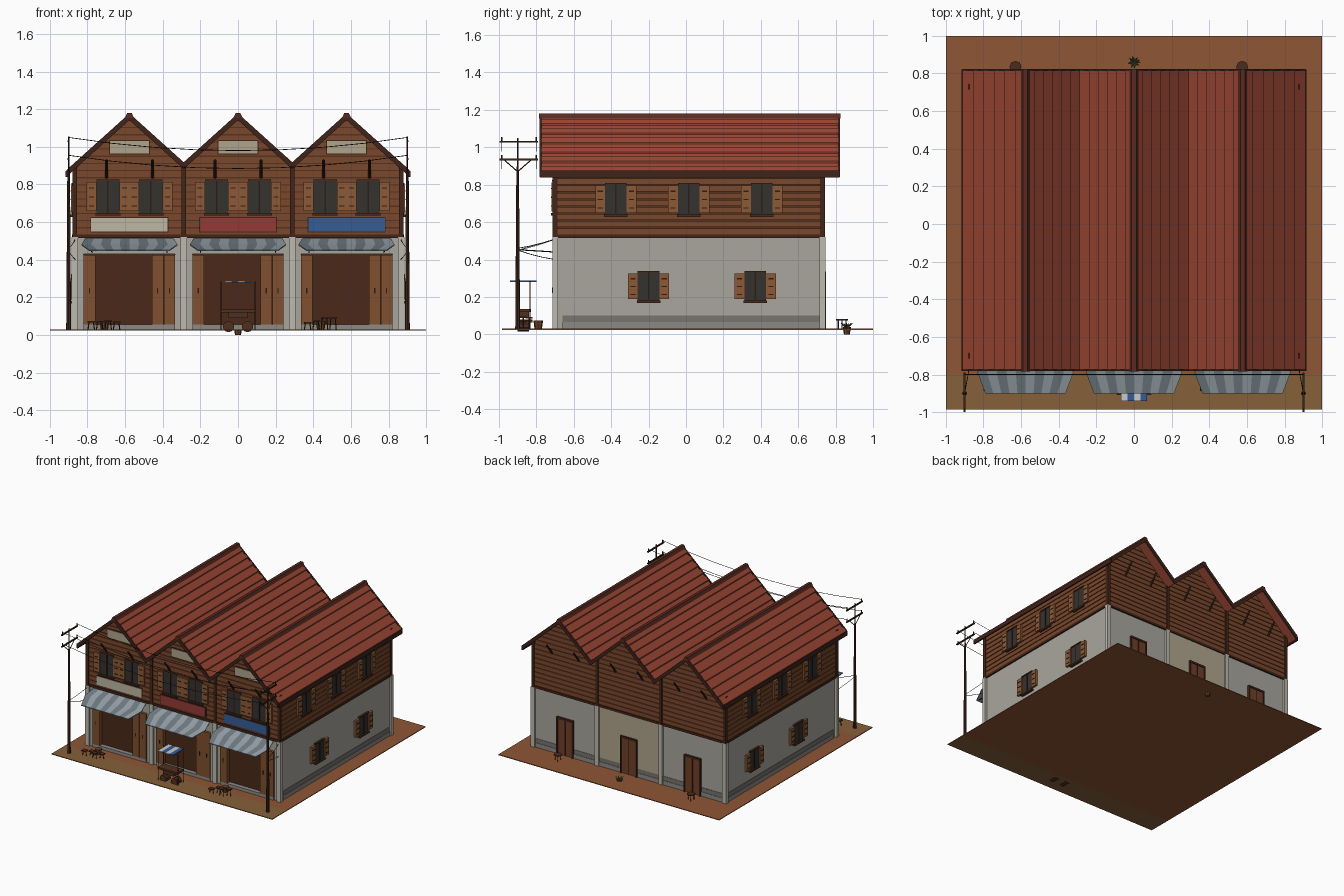
import bpy, bmesh, math, random
from mathutils import Vector, Matrix

if "Cube" in bpy.data.objects:
    bpy.data.objects.remove(bpy.data.objects["Cube"])

random.seed(4)
parts = {}


def lin(h):
    c = [int(h[i:i + 2], 16) / 255 for i in (0, 2, 4)]
    return [(v / 12.92 if v < 0.04 else ((v + 0.055) / 1.055) ** 2.4) for v in c] + [1]


def bm_of(name):
    return parts.setdefault(name, bmesh.new())


def solid(name, ring_a, ring_b):
    """Closed solid between two matching outlines."""
    bm = bm_of(name)
    a = [bm.verts.new(p) for p in ring_a]
    b = [bm.verts.new(p) for p in ring_b]
    bm.faces.new(a)
    bm.faces.new(b[::-1])
    for i in range(len(a)):
        j = (i + 1) % len(a)
        bm.faces.new((a[i], b[i], b[j], a[j]))


def prism(name, pts, y0, y1):
    solid(name, [(x, y0, z) for x, z in pts], [(x, y1, z) for x, z in pts])


def box(name, x0, x1, y0, y1, z0, z1):
    prism(name, [(x0, z0), (x1, z0), (x1, z1), (x0, z1)], y0, y1)


def rod(name, p, q, r, r2=None, n=6):
    p, q = Vector(p), Vector(q)
    d = q - p
    m = Matrix.Translation((p + q) / 2) @ d.to_track_quat('Z', 'Y').to_matrix().to_4x4()
    bmesh.ops.create_cone(bm_of(name), cap_ends=True, segments=n, radius1=r,
                          radius2=r if r2 is None else r2, depth=d.length, matrix=m)


def wire(p, q, sag, n=8):
    p, q = Vector(p), Vector(q)
    pt = [p.lerp(q, i / n) - Vector((0, 0, sag * 4 * (i / n) * (1 - i / n))) for i in range(n + 1)]
    for a, b in zip(pt, pt[1:]):
        rod("wires", a, b, 0.002, n=4)


W, YF, YB = 0.87, -0.70, 0.73
BAYS = (-0.577, 0.0, 0.577)
SL = 0.9


def wbox(name, wall, u0, u1, v0, v1, z0, z1):
    """Box on a wall: u along the wall, v outward."""
    if wall == "front":
        box(name, u0, u1, YF - v1, YF - v0, z0, z1)
    elif wall == "back":
        box(name, u0, u1, YB + v0, YB + v1, z0, z1)
    else:
        s = 1 if wall == "right" else -1
        a, b = sorted((s * (W + v0), s * (W + v1)))
        box(name, a, b, u0, u1, z0, z1)


def window(wall, u, z0, z1, hw=0.058, sw=0.052):
    wbox("window_glass", wall, u - hw, u + hw, 0, 0.010, z0, z1)
    wbox("window_bars", wall, u - 0.004, u + 0.004, 0, 0.014, z0, z1)
    wbox("window_sills", wall, u - hw - 0.005, u + hw + 0.005, 0, 0.022, z0 - 0.012, z0)
    wbox("window_sills", wall, u - hw, u + hw, 0, 0.016, z1, z1 + 0.008)
    for s in (-1, 1):
        a, b = sorted((u + s * hw, u + s * (hw + sw)))
        wbox("shutters", wall, a, b, 0, 0.018, z0 + 0.01, z1 - 0.005)
        for t in (0.22, 0.5, 0.78):
            zz = z0 + t * (z1 - z0)
            wbox("window_bars", wall, a + 0.012, b - 0.012, 0, 0.021, zz - 0.003, zz + 0.003)


# ground and street strip
box("ground", -1, 1, -0.80, 1, 0.024, 0.03)
box("street", -1, 1, -0.985, -0.80, 0.024, 0.03)

# masonry ground floor with recessed shop fronts
box("lower_walls", -W, W, -0.66, YB, 0.03, 0.52)
box("plinth", -W - 0.006, W + 0.006, -0.66, YB + 0.006, 0.03, 0.065)
box("damp_band", -W - 0.003, W + 0.003, -0.66, YB + 0.003, 0.065, 0.10)
for c in BAYS:
    box("lower_walls", c - 0.2885, c + 0.2885, YF, -0.66, 0.43, 0.52)
    for s in (-1, 1):
        a, b = sorted((c + s * 0.243, c + s * 0.2885))
        box("lower_walls", a, b, YF, -0.66, 0.03, 0.43)
    box("shop_interiors", c - 0.243, c + 0.243, -0.675, -0.66, 0.055, 0.43)
    box("plinth", c - 0.243, c + 0.243, -0.71, -0.66, 0.03, 0.055)
    # folding shop doors
    for u0, u1 in ((-0.243, -0.18), (0.12, 0.18), (0.183, 0.243)):
        box("shop_doors", c + u0, c + u1, -0.712, -0.68, 0.055, 0.425)
        um = c + (u0 + u1) / 2
        box("shop_door_pulls", um - 0.003, um + 0.003, -0.716, -0.71, 0.22, 0.25)
    # back door
    wbox("back_doors", "back", c - 0.065, c + 0.065, 0, 0.012, 0.035, 0.32)
    wbox("dark_trim", "back", c - 0.004, c + 0.004, 0, 0.015, 0.035, 0.32)
    wbox("dark_trim", "back", c - 0.075, c + 0.075, 0, 0.018, 0.32, 0.335)
    for s in (-1, 1):
        wbox("dark_trim", "back", c + s * 0.07 - 0.005, c + s * 0.07 + 0.005, 0, 0.018, 0.03, 0.32)
wbox("middle_back_wall", "back", -0.285, 0.285, 0, 0.004, 0.10, 0.52)
for x in (-0.868, -0.2885, 0.2885, 0.868):
    for y in (YF, YB):
        box("pilasters", x - 0.018, x + 0.018, y - 0.015, y + 0.015, 0.03, 0.52)
        box("dark_trim", x - 0.012, x + 0.012, y - 0.014, y + 0.014, 0.52, 0.90)

# timber upper floor with gables
for c in BAYS:
    prism("upper_walls", [(c - 0.2885, 0.52), (c + 0.2885, 0.52), (c + 0.2885, 0.89),
                          (c, 1.15), (c - 0.2885, 0.89)], YF, YB)
z = 0.535
while z < 1.12:
    z2 = z + 0.032
    for c in BAYS:
        h1, h2 = (min(0.28, (1.145 - t) / SL) for t in (z, z2))
        p = [(c - h1, z), (c + h1, z), (c + h2, z2), (c - h2, z2)]
        prism("planks", p, YF - 0.006, YF)
        prism("planks", p, YB, YB + 0.006)
    if z2 < 0.89:
        for w in ("left", "right"):
            wbox("planks", w, YF, YB, 0, 0.006, z, z2)
    z += 0.038
for w, a, b in (("front", -W, W), ("back", -W, W), ("left", YF, YB), ("right", YF, YB)):
    wbox("dark_trim", w, a, b, 0, 0.012, 0.515, 0.533)

# roofs: stepped profile run along each ridge
def roof_side(c, s, L, N=6):
    """Outline of one slope with raised courses, s is its direction."""
    pts = []
    for i in range(N):
        for t, lift in ((i, 0), (i + 0.5, 0), (i + 0.5, 0.009), (i + 1, 0.009)):
            d = L * t / N
            pts.append((c + s * d, 1.168 - SL * d + lift))
    return pts + [(c + s * L, 1.148 - SL * L), (c, 1.148)]


for c in BAYS:
    for s in (-1, 1):
        outer = c * s > 0.1
        L = 0.335 if outer else 0.2885
        prism("roof_slopes", roof_side(c, s, L), -0.775, 0.815)
        # barge boards on both gable ends
        for y in (-0.782, 0.812):
            prism("barge_boards", [(c, 1.178), (c + s * L, 1.178 - SL * L),
                                   (c + s * L, 1.142 - SL * L), (c, 1.142)], y, y + 0.012)
        if outer:
            x, zz = c + s * L, 1.16 - SL * L
            box("eave_boards", x - 0.006, x + 0.006, -0.78, 0.82, zz - 0.02, zz + 0.014)
        # struts under the overhangs
        for y, d in ((YF, -1), (YB, 1)):
            rod("roof_struts", (c + s * 0.122, y, 0.835), (c + s * 0.122, y + d * 0.075, 0.93), 0.008, n=4)
    prism("ridge_caps", [(c - 0.024, 1.154), (c - 0.012, 1.18), (c + 0.012, 1.18), (c + 0.024, 1.154)],
          -0.785, 0.825)

# windows
for c in BAYS:
    for s in (-1, 1):
        window("front", c + s * 0.114, 0.648, 0.818, 0.062)
for w in ("left", "right"):
    for y in (-0.375, 0.015, 0.405):
        window(w, y, 0.64, 0.80)
    for y in (-0.20, 0.37):
        window(w, y, 0.18, 0.33)

# awnings, shop boards and gable panels
for c, board in zip(BAYS, ("cream_board", "red_board", "blue_board")):
    rows = ((-0.70, 0.512, 0.235), (-0.79, 0.482, 0.255), (-0.90, 0.452, 0.213))
    for i in range(10):
        for (ya, za, ha), (yb, zb, hb) in zip(rows, rows[1:]):
            f, g = i / 5 - 1, (i + 1) / 5 - 1
            q = [(c + f * ha, ya, za), (c + g * ha, ya, za), (c + g * hb, yb, zb), (c + f * hb, yb, zb)]
            solid("awning_light" if i % 2 else "awning_dark", q, [(x, y, zz - 0.006) for x, y, zz in q])
    for s in (-1, 1):
        rod("roof_struts", (c + s * 0.2, YF, 0.44), (c + s * 0.2, -0.89, 0.452), 0.003, n=4)
    wbox(board, "front", c - 0.203, c + 0.203, 0, 0.014, 0.55, 0.622)
    wbox("dark_trim", "front", c - 0.208, c + 0.208, 0, 0.011, 0.545, 0.627)
    wbox("gable_panels", "front", c - 0.103, c + 0.103, 0, 0.014, 0.965, 1.03)
    wbox("dark_trim", "front", c - 0.109, c + 0.109, 0, 0.011, 0.959, 1.036)

# utility poles and wires
for x in (-0.9, 0.9):
    rod("utility_poles", (x, -0.9, 0.03), (x, -0.9, 0.88), 0.013, 0.007, 8)
    rod("utility_poles", (x, -0.9, 0.88), (x, -0.9, 1.05), 0.005, 0.004)
    for zz in (0.935, 1.03):
        box("cross_arms", x - 0.005, x + 0.005, -0.998, -0.79, zz - 0.005, zz + 0.005)
        for y in (-0.985, -0.80):
            rod("cross_arms", (x, y, zz), (x, y, zz + 0.025), 0.004)
            wire((-0.9, y, zz + 0.02), (0.9, y, zz + 0.02), 0.07) if x < 0 else None
    for y in (-0.975, -0.825):
        rod("cross_arms", (x, -0.9, 0.87), (x, y, 0.935), 0.003, n=4)
    wire((x, -0.9, 0.46), (x * 0.96, YF, 0.51), 0.005, 3)
    wire((x, -0.9, 0.45), (x * 0.96, YF, 0.40), 0.005, 3)

# food cart with striped canopy
box("cart", -0.09, 0.09, -0.91, -0.83, 0.12, 0.135)
box("cart", -0.05, 0.05, -0.90, -0.84, 0.09, 0.12)
for x in (-0.09, 0.09):
    for y in (-0.905, -0.835):
        rod("cart", (x, y, 0.03), (x, y, 0.285), 0.0025, n=4)
for x in (-0.05, 0.05):
    rod("cart", (x, -0.90, 0.045), (x, -0.84, 0.045), 0.03, n=10)
for i in range(4):
    x = -0.07 + i * 0.035
    box("canopy_white" if i % 2 == 0 else "blue_board", x, x + 0.035, -0.94, -0.80, 0.28, 0.287)

# stools and baskets before the shops
for cx in (-0.73, 0.42):
    for i in range(4):
        x, y = cx + i * 0.045 - 0.05, -0.87 + 0.03 * (i % 2)
        zt = random.uniform(0.06, 0.09)
        box("stools", x - 0.02, x + 0.02, y - 0.018, y + 0.018, zt, zt + 0.008)
        for s in (-1, 1):
            rod("stools", (x + s * 0.017, y, 0.03), (x + s * 0.012, y, zt), 0.003, n=4)
    rod("baskets", (cx + 0.02, -0.79, 0.03), (cx + 0.02, -0.79, 0.075), 0.02, 0.026, 8)

# rear yard: plant and two low tables
rod("baskets", (0, 0.86, 0), (0, 0.86, 0.04), 0.016, 0.022, 8)
for i in range(9):
    a = i * 2.4
    rod("plant_leaves", (0, 0.86, 0.035), (0.032 * math.cos(a), 0.86 + 0.032 * math.sin(a), 0.06), 0.006, 0.001, 4)
for x in (-0.63, 0.575):
    rod("stools", (x, 0.835, 0.075), (x, 0.835, 0.083), 0.032, n=8)
    for a in range(3):
        dx, dy = 0.024 * math.cos(a * 2.1), 0.024 * math.sin(a * 2.1)
        rod("stools", (x + dx, 0.835 + dy, 0.03), (x + dx, 0.835 + dy, 0.075), 0.003, n=4)

# emit one coloured object per part
COL = dict(ground="8F5636", street="86603A", lower_walls="A9A69E", plinth="8C8A85", damp_band="77756F",
           shop_interiors="4A2818", shop_doors="80502E", shop_door_pulls="2B1A12", back_doors="6E4026",
           dark_trim="432518", middle_back_wall="B0A68E", pilasters="BDBAAF", upper_walls="57321E",
           planks="7A472B", roof_slopes="9A4634", barge_boards="40231A", ridge_caps="5A2A20",
           eave_boards="40231A", roof_struts="2E1B13", window_glass="35322F", window_bars="2A1C15",
           window_sills="4A2A1B", shutters="8C5A36", awning_light="94A0A6", awning_dark="6F7B82",
           cream_board="BDB7A4", red_board="963A36", blue_board="355C96", gable_panels="B0A58C",
           utility_poles="432A1D", cross_arms="3A251B", wires="222222", cart="50301F",
           canopy_white="DCDCD8", stools="4A2C1C", baskets="6B4327", plant_leaves="3F6B35")
for name, bm in parts.items():
    bmesh.ops.recalc_face_normals(bm, faces=bm.faces)
    me = bpy.data.meshes.new(name)
    bm.to_mesh(me)
    bm.free()
    m = bpy.data.materials.new(name)
    m.diffuse_color = lin(COL[name])
    m.use_nodes = True
    m.node_tree.nodes["Principled BSDF"].inputs["Base Color"].default_value = m.diffuse_color
    me.materials.append(m)
    bpy.context.collection.objects.link(bpy.data.objects.new(name, me))
